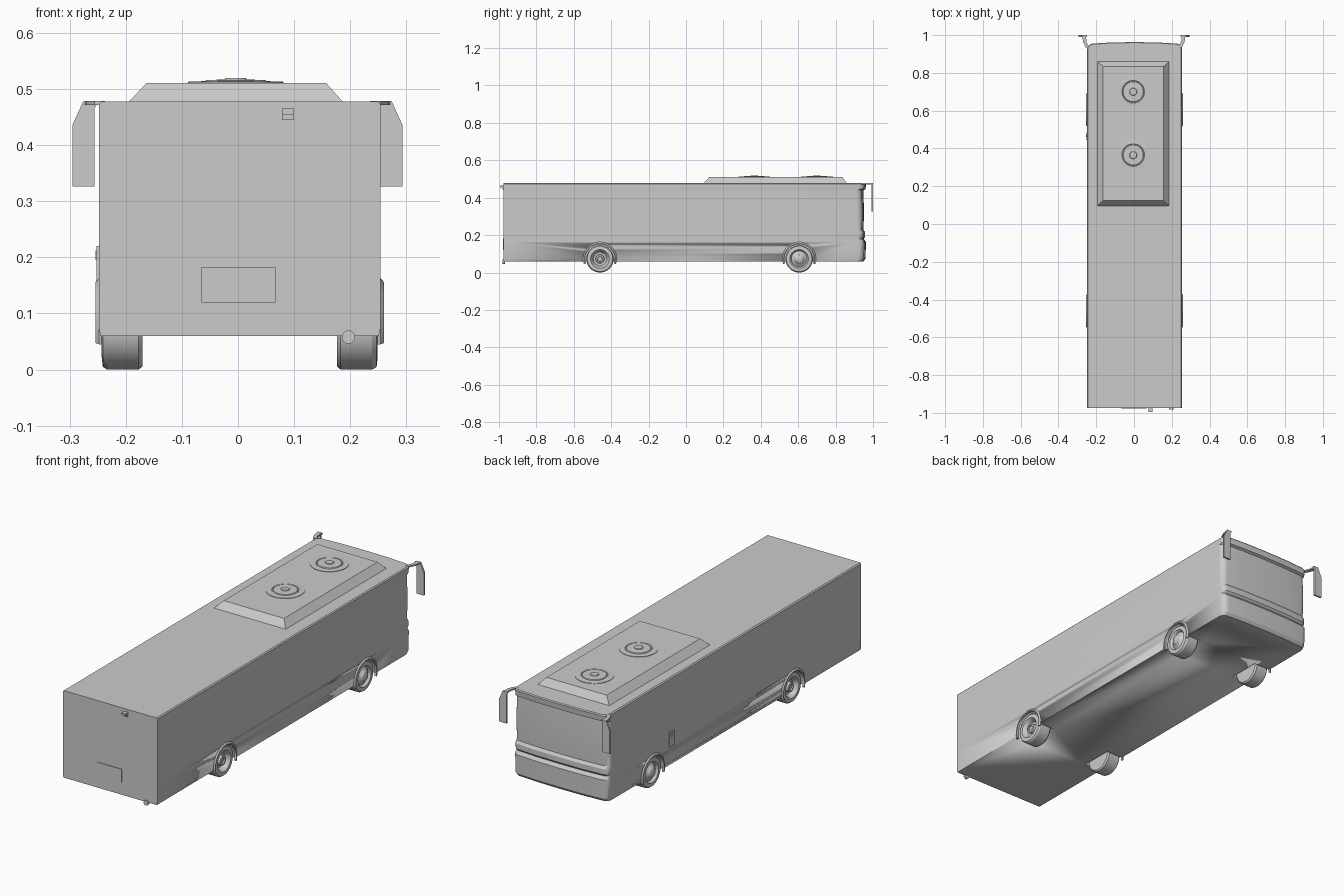
import bpy, bmesh, math
from mathutils import Matrix, Vector

cube = bpy.data.objects.get("Cube")
if cube:
    bpy.data.objects.remove(cube, do_unlink=True)

grey = bpy.data.materials.new("plain grey")
grey.use_nodes = True
GREY = (0.6, 0.6, 0.6, 1)
grey.diffuse_color = GREY
next(n for n in grey.node_tree.nodes if n.type == 'BSDF_PRINCIPLED').inputs["Base Color"].default_value = GREY


def finish(name, bm, angle=30, bevel=0):
    bmesh.ops.recalc_face_normals(bm, faces=bm.faces)
    me = bpy.data.meshes.new(name)
    bm.to_mesh(me)
    bm.free()
    ob = bpy.data.objects.new(name, me)
    bpy.context.collection.objects.link(ob)
    me.materials.append(grey)
    if bevel:
        mod = ob.modifiers.new("bevel", 'BEVEL')
        mod.width, mod.segments = bevel, 2
        mod.limit_method = 'ANGLE'
    bpy.ops.object.select_all(action='DESELECT')
    ob.select_set(True)
    bpy.context.view_layer.objects.active = ob
    bpy.ops.object.shade_smooth_by_angle(angle=math.radians(angle))
    return ob


def loft(name, rings, cap=True, angle=30, bevel=0):
    """Skin a list of equal-length point rings."""
    bm = bmesh.new()
    loops = [[bm.verts.new(p) for p in ring] for ring in rings]
    n = len(loops[0])
    for a, b in zip(loops, loops[1:]):
        for i in range(n):
            j = (i + 1) % n
            bm.faces.new((a[i], a[j], b[j], b[i]))
    if cap:
        bm.faces.new(loops[0])
        bm.faces.new(loops[-1])
    return finish(name, bm, angle, bevel)


def lathe(name, profile, matrix, steps=40):
    """Turn (radius, height) pairs round local z."""
    rings = []
    for r, h in profile:
        ring = []
        for i in range(steps):
            a = math.tau * i / steps
            ring.append(matrix @ Vector((r * math.cos(a), r * math.sin(a), h)))
        rings.append(ring)
    return loft(name, rings)


def box(name, lo, hi, bevel=0):
    ring = [(lo[0], lo[1]), (hi[0], lo[1]), (hi[0], hi[1]), (lo[0], hi[1])]
    return loft(name, [[(x, y, z) for x, y in ring] for z in (lo[2], hi[2])], bevel=bevel)


CX, HALF, REAR = 0.003, 0.251, -0.975


def outline(z, nose, inset):
    """Plan of the coach at one height, with rounded nose corners."""
    w, r = HALF - inset, 0.03
    right = [(w, REAR)]
    for i in range(7):
        a = math.pi / 2 * i / 6
        right.append((w - r + r * math.cos(a), nose - r - 0.008 + r * math.sin(a)))
    right.append((w * 0.5, nose - 0.002))
    left = [(-x, y) for x, y in reversed(right)]
    return [(CX + x, y, z) for x, y in right + [(0, nose)] + left]


# Body shell with bumper, waist crease, windscreen and roof brim
levels = [(0.060, 0.950, 0.003), (0.075, 0.960, 0), (0.165, 0.962, 0), (0.180, 0.950, 0),
          (0.190, 0.958, 0), (0.215, 0.958, 0), (0.228, 0.949, 0), (0.330, 0.952, 0),
          (0.440, 0.948, 0), (0.446, 0.960, 0), (0.473, 0.963, 0), (0.478, 0.960, 0.005)]
body = loft("body_shell", [outline(*lv) for lv in levels], angle=25)

AXLES = {"rear": -0.46, "front": 0.605}
WHEEL_Z = 0.073
for axle, y in AXLES.items():
    for side, s in (("left", 1), ("right", -1)):
        # Local z points outwards from the flank
        turn = Matrix.Translation((CX, y, WHEEL_Z)) @ Matrix.Rotation(s * math.pi / 2, 4, 'Y')

        # Wheel well
        well = lathe("wheel_well_cutter", [(0.08, 0.16), (0.08, 0.3)], turn)
        well.hide_render = True
        well.hide_set(True)
        cut = body.modifiers.new("wheel_well", 'BOOLEAN')
        cut.object, cut.operation, cut.solver = well, 'DIFFERENCE', 'EXACT'

        # Tyre, rim and hub; the nose axle has a domed hub, the other a dished one
        tyre = [(0.05, 0.173), (0.067, 0.173), (0.073, 0.180), (0.073, 0.236),
                (0.068, 0.244), (0.050, 0.246), (0.046, 0.242), (0.042, 0.234)]
        if axle == "front":
            hub = [(0.036, 0.238), (0.026, 0.244), (0.022, 0.250), (0.012, 0.254), (0.004, 0.255)]
        else:
            hub = [(0.036, 0.222), (0.024, 0.220), (0.022, 0.238), (0.014, 0.240), (0.012, 0.234), (0.003, 0.234)]
        lathe(f"{axle}_{side}_wheel", tyre + hub, turn)

        # Arch flare following the opening
        rings = []
        for i in range(29):
            a = math.radians(-18 + 216 * i / 28)
            section = [(0.078, 0.246), (0.078, 0.256), (0.083, 0.257), (0.090, 0.251), (0.090, 0.246)]
            rings.append([(CX + s * h, y + r * math.cos(a), WHEEL_Z + r * math.sin(a)) for r, h in section])
        loft(f"{axle}_{side}_arch", rings)

# Roof unit with sloping sides
loft("roof_unit", [[(-0.195, 0.095, 0.477), (0.187, 0.095, 0.477), (0.187, 0.86, 0.477), (-0.195, 0.86, 0.477)],
                   [(-0.163, 0.125, 0.511), (0.157, 0.125, 0.511), (0.157, 0.835, 0.511), (-0.163, 0.835, 0.511)]])

# Roof fans
for name, y in (("rear_fan", 0.365), ("front_fan", 0.70)):
    lathe(name, [(0.085, 0.510), (0.085, 0.513), (0.060, 0.514), (0.058, 0.512), (0.055, 0.512),
                 (0.053, 0.516), (0.020, 0.517), (0.018, 0.520), (0.004, 0.520)],
          Matrix.Translation((-0.004, y, 0)))

# Hanging mirrors with their arms
for side, s, x0 in (("left", 1, 0), ("right", -1, -0.002)):
    blade = [(0.254, 0.326), (0.293, 0.326), (0.293, 0.436), (0.274, 0.478), (0.246, 0.478), (0.254, 0.465)]
    loft(f"{side}_mirror", [[(x0 + s * x, y, z) for x, z in blade] for y in (0.991, 1.0)])
    arm = [(0.235, 0.935), (0.254, 0.935), (0.268, 0.965), (0.272, 1.0), (0.252, 1.0), (0.250, 0.965)]
    loft(f"{side}_mirror_arm", [[(x0 + s * x, y, z) for x, y in arm] for z in (0.472, 0.479)])

# Tail panel details
box("plate_panel", (-0.065, REAR - 0.003, 0.12), (0.067, REAR + 0.002, 0.183))
box("tail_camera", (0.078, -0.995, 0.455), (0.099, -0.97, 0.465))
box("camera_base", (0.078, -0.982, 0.445), (0.099, -0.97, 0.456))
lathe("tow_eye", [(0.012, 0), (0.012, 0.012), (0.004, 0.012)],
      Matrix.Translation((0.197, REAR + 0.006, 0.058)) @ Matrix.Rotation(math.pi / 2, 4, 'X'), 16)

# Service hatch on one flank
box("side_hatch", (-0.252, 0.445, 0.15), (-0.245, 0.485, 0.22))
box("hatch_handle", (-0.254, 0.46, 0.195), (-0.245, 0.47, 0.212))
